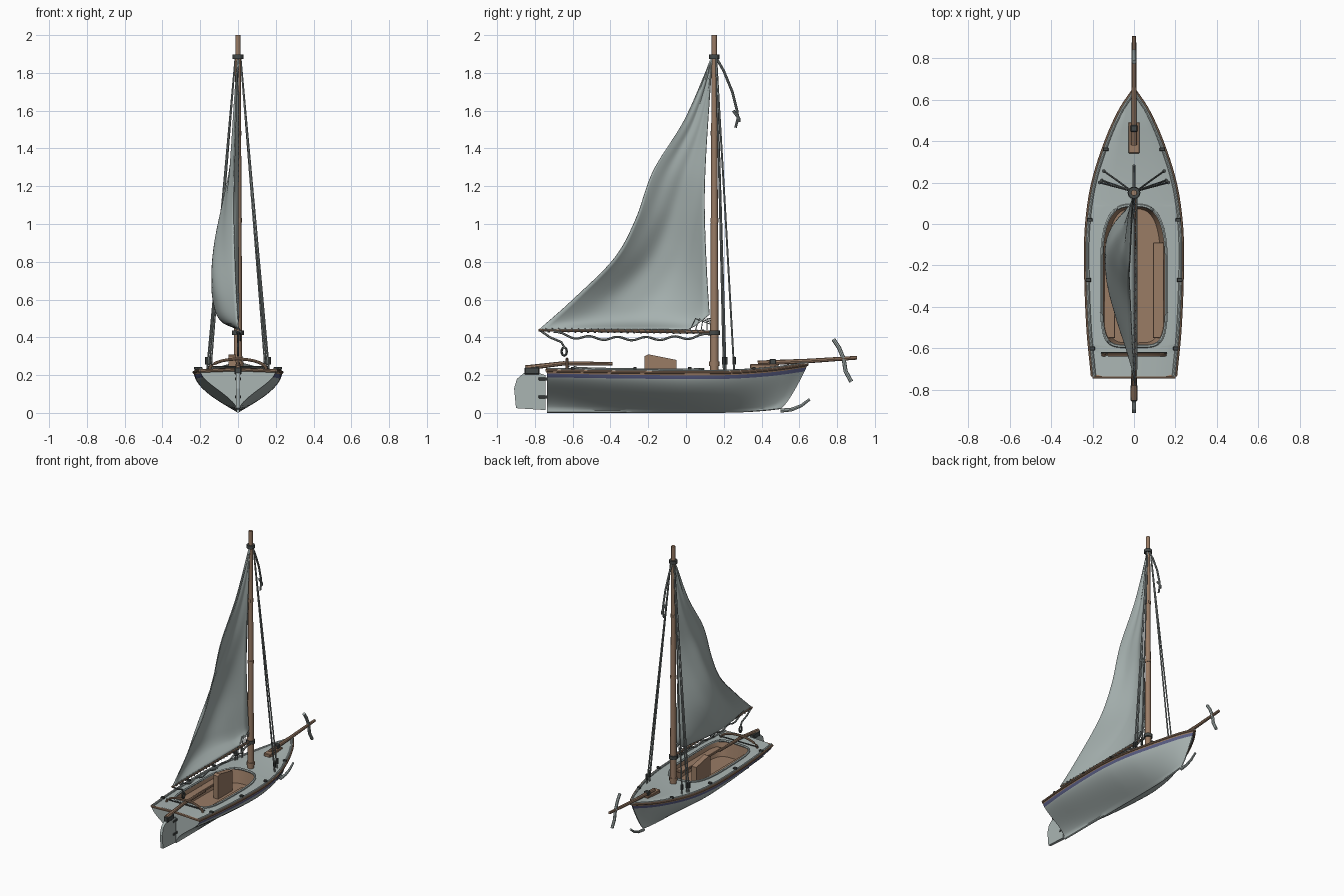
import bpy, bmesh
from math import sin, cos, pi
from mathutils import Vector

if "Cube" in bpy.data.objects:
    bpy.data.objects.remove(bpy.data.objects["Cube"])

def material(name, rgb):
    m = bpy.data.materials.new(name)
    m.use_nodes = True
    m.diffuse_color = (*rgb, 1)
    m.node_tree.nodes["Principled BSDF"].inputs["Base Color"].default_value = (*rgb, 1)
    return m

PAINT = material("pale grey paint", (0.40, 0.46, 0.45))
CANVAS = material("grey canvas", (0.38, 0.44, 0.43))
WOOD = material("brown wood", (0.32, 0.20, 0.13))
BLUE = material("blue stripe", (0.10, 0.11, 0.23))
METAL = material("dark metal", (0.06, 0.068, 0.066))
ROPE = material("grey rope", (0.24, 0.27, 0.265))

def finish(name, bm, mats, smooth=True):
    bmesh.ops.recalc_face_normals(bm, faces=bm.faces)
    me = bpy.data.meshes.new(name)
    bm.to_mesh(me)
    bm.free()
    ob = bpy.data.objects.new(name, me)
    bpy.context.collection.objects.link(ob)
    for m in mats:
        me.materials.append(m)
    if smooth:
        bpy.ops.object.select_all(action='DESELECT')
        ob.select_set(True)
        bpy.context.view_layer.objects.active = ob
        bpy.ops.object.shade_smooth_by_angle()
    return ob

def ease(table, t):
    """Smooth interpolation through (position, value) pairs."""
    t = min(max(t, table[0][0]), table[-1][0])
    slope = lambda a, b: (b[1] - a[1]) / (b[0] - a[0])
    n = len(table) - 1
    i = next(k for k in range(n) if t <= table[k + 1][0])
    a, b = table[i], table[i + 1]
    m0 = slope(table[max(i - 1, 0)], b)
    m1 = slope(a, table[min(i + 2, n)])
    h = b[0] - a[0]
    s = (t - a[0]) / h
    return (a[1] * (1 + 2 * s) * (1 - s) ** 2 + m0 * h * s * (1 - s) ** 2
            + b[1] * s * s * (3 - 2 * s) + m1 * h * s * s * (s - 1))

def tube(name, pts, radius, mat, sides=8, radius_end=None, closed=False):
    """Round bar swept along a path."""
    pts = [Vector(p) for p in pts]
    n = len(pts)
    bm = bmesh.new()
    rings = []
    for i, p in enumerate(pts):
        if closed:
            d = pts[(i + 1) % n] - pts[i - 1]
        else:
            d = pts[min(i + 1, n - 1)] - pts[max(i - 1, 0)]
        d.normalize()
        ref = Vector((1, 0, 0)) if abs(d.x) < 0.8 else Vector((0, 0, 1))
        e = d.cross(ref).normalized()
        f = d.cross(e)
        r = radius if radius_end is None else radius + (radius_end - radius) * i / (n - 1)
        rings.append([bm.verts.new(p + r * (e * cos(2 * pi * k / sides) + f * sin(2 * pi * k / sides)))
                      for k in range(sides)])
    for i in range(n if closed else n - 1):
        a, b = rings[i], rings[(i + 1) % n]
        for k in range(sides):
            j = (k + 1) % sides
            bm.faces.new((a[k], a[j], b[j], b[k]))
    if not closed:
        bm.faces.new(rings[0])
        bm.faces.new(rings[-1])
    return finish(name, bm, [mat])

def box(name, centre, size, mat):
    bm = bmesh.new()
    bmesh.ops.create_cube(bm, size=1)
    bmesh.ops.scale(bm, vec=size, verts=bm.verts)
    bmesh.ops.bevel(bm, geom=bm.edges[:], offset=min(size) * 0.15, segments=1, affect='EDGES')
    bmesh.ops.translate(bm, vec=centre, verts=bm.verts)
    return finish(name, bm, [mat], False)

def plate(name, outline, thick, mat):
    """Flat upright plate from a (y, z) outline."""
    bm = bmesh.new()
    f = bm.faces.new([bm.verts.new((-thick / 2, y, z)) for y, z in outline])
    ex = bmesh.ops.extrude_face_region(bm, geom=[f])
    bmesh.ops.translate(bm, vec=(thick, 0, 0), verts=[v for v in ex["geom"] if isinstance(v, bmesh.types.BMVert)])
    return finish(name, bm, [mat], False)

# Hull lines; the hollow makes the wineglass section towards the stern
STERN, BOW = -0.735, 0.645
WIDTH = [(-0.735, 0.20), (-0.5, 0.222), (-0.2, 0.233), (0, 0.228), (0.2, 0.198),
         (0.4, 0.134), (0.55, 0.066), (0.645, 0.003)]
SHEER = [(-0.735, 0.224), (-0.2, 0.215), (0.2, 0.214), (0.45, 0.23), (0.645, 0.257)]
HOLLOW = [(-0.735, 1.9), (-0.4, 1.4), (0, 1.1), (0.35, 1.05), (0.645, 1)]
CUT_A, CUT_B = -0.59, 0.09

def cockpit(y):
    t = (2 * y - CUT_A - CUT_B) / (CUT_B - CUT_A)
    power = 3 if t > 0 else 5
    return 0.157 * max(0, 1 - abs(t) ** power) ** (1 / power)

def hull_point(y, u, side):
    full = 2 - 0.7 * max(0, y) / BOW
    w = ease(WIDTH, y)
    x = w * (1 - (1 - u ** ease(HOLLOW, y)) ** full)
    if u > 0:
        x = max(x, min(w, 0.007))
    z0 = 0.02 * max(0, y / BOW) ** 3
    rake = max(0, y - 0.2) * 0.33 * (1 - u ** 0.75)
    return (side * x, y - rake, z0 + (ease(SHEER, y) - z0) * u)

cut_ys = [(CUT_A + CUT_B) / 2 - (CUT_B - CUT_A) / 2 * cos(pi * i / 32) for i in range(33)]
stations = [STERN + (CUT_A - STERN) * i / 4 for i in range(4)] + cut_ys
stations += [CUT_B + (BOW - CUT_B) * i / 20 for i in range(1, 21)]
levels = [0, 0.02] + [0.84 * i / 16 for i in range(1, 17)] + [0.93, 1]

bm = bmesh.new()
rows = [[bm.verts.new(hull_point(y, u, -1)) for u in reversed(levels)]
        + [bm.verts.new(hull_point(y, u, 1)) for u in levels[1:]] for y in stations]
for a, b in zip(rows, rows[1:]):
    for k in range(len(a) - 1):
        f = bm.faces.new((a[k], a[k + 1], b[k + 1], b[k]))
        band = min(k, len(a) - 2 - k)
        f.material_index = {0: 2, 1: 1}.get(band, 0)
for k in range(len(levels) - 1):
    ends = [rows[0][k], rows[0][k + 1], rows[0][-2 - k], rows[0][-1 - k]]
    bm.faces.new(list(dict.fromkeys(ends)))
finish("hull", bm, [PAINT, BLUE, WOOD])

# Deck, left open over the cockpit
def deck_z(x, y):
    return ease(SHEER, y) + 0.015 * (1 - (x / 0.24) ** 2) * min(1, ease(WIDTH, y) / 0.1)

bm = bmesh.new()
for side in (-1, 1):
    grid = []
    for y in stations:
        c, w = cockpit(y), ease(WIDTH, y)
        xs = [side * (c + (w - c) * k / 4) for k in range(5)]
        grid.append([bm.verts.new((x, y, deck_z(x, y) if k < 4 else ease(SHEER, y))) for k, x in enumerate(xs)])
    for a, b in zip(grid, grid[1:]):
        for k in range(4):
            bm.faces.new((a[k], a[k + 1], b[k + 1], b[k]))
bmesh.ops.remove_doubles(bm, verts=bm.verts, dist=0.0002)
finish("deck", bm, [PAINT])

# Cockpit lining, floor, coaming and benches
rim = [(cockpit(y), y) for y in cut_ys] + [(-cockpit(y), y) for y in reversed(cut_ys[1:-1])]
mid = (CUT_A + CUT_B) / 2
bm = bmesh.new()
top = [bm.verts.new((x, y, deck_z(x, y))) for x, y in rim]
low = [bm.verts.new((x * 0.82, mid + (y - mid) * 0.95, 0.13)) for x, y in rim]
for i in range(len(rim)):
    j = (i + 1) % len(rim)
    bm.faces.new((top[i], top[j], low[j], low[i]))
bm.faces.new(low)
finish("cockpit_lining", bm, [WOOD])
tube("cockpit_coaming", [(x, y, deck_z(x, y) + 0.004) for x, y in rim], 0.008, PAINT, 6, closed=True)
for side, label in ((1, "left"), (-1, "right")):
    box(label + "_bench", (side * 0.118, -0.32, 0.19), (0.055, 0.46, 0.018), WOOD)
plate("centreboard_case", [(-0.22, 0.13), (-0.05, 0.13), (-0.05, 0.28), (-0.2, 0.31), (-0.22, 0.3)],
      0.04, WOOD).location.x = -0.03

# Wooden rub rails under a painted deck edge
for side, label in ((1, "left"), (-1, "right")):
    tube(label + "_rub_rail", [(side * ease(WIDTH, y), y, ease(SHEER, y)) for y in stations], 0.008, WOOD, 8)
    tube(label + "_toe_rail", [(side * max(0, ease(WIDTH, y) - 0.009), y, ease(SHEER, y) + 0.006)
                               for y in stations], 0.008, PAINT, 8)
tube("stern_rail", [(-0.2, STERN, 0.222), (0, STERN, 0.23), (0.2, STERN, 0.222)], 0.009, WOOD)
tube("sheet_horse", [(0.15 * cos(pi * i / 16), -0.63, 0.23 + 0.055 * sin(pi * i / 16)) for i in range(17)], 0.008, WOOD)
tube("sheet_bar", [(-0.16, -0.62, 0.245), (0.16, -0.62, 0.245)], 0.004, METAL)

# Rudder and tiller
plate("rudder", [(-0.745, 0.015), (-0.9, 0.025), (-0.91, 0.13), (-0.895, 0.18), (-0.86, 0.21),
                 (-0.79, 0.215), (-0.745, 0.2)], 0.02, PAINT)
for z in (0.085, 0.18):
    box("rudder_hinge", (0, -0.75, z), (0.03, 0.06, 0.016), METAL)
box("rudder_head", (0, -0.815, 0.222), (0.035, 0.08, 0.04), METAL)
tube("tiller", [(0, -0.85, 0.238), (0, -0.65, 0.262), (0, -0.39, 0.26)], 0.014, WOOD, radius_end=0.009)

# Mast and its fittings
tube("mast", [(0, 0.15, 0.2 + 0.18 * i) for i in range(11)], 0.023, WOOD, 12, 0.014)
for z, r, m in ((0.425, 0.031, METAL), (0.26, 0.028, WOOD), (1.02, 0.021, WOOD), (1.48, 0.019, WOOD), (1.885, 0.028, METAL)):
    tube("mast_band", [(0, 0.15, z - 0.012), (0, 0.15, z + 0.012)], r, m, 12)
tube("boom", [(0, 0.14, 0.428), (0, -0.78, 0.438)], 0.009, WOOD, radius_end=0.007)
tube("boom_lacing", [(0.011 * cos(i * pi / 3), 0.1 - 0.87 * i / 150, 0.429 + 0.009 * i / 150 + 0.011 * sin(i * pi / 3))
                     for i in range(151)], 0.003, ROPE, 4)

# Sail
LEECH_Y = [(0.44, -0.78), (0.6, -0.6), (0.82, -0.38), (1.02, -0.27), (1.28, -0.175), (1.55, -0.01), (1.87, 0.13)]
LEECH_X = [(0.44, 0), (0.72, -0.015), (1.1, -0.025), (1.5, -0.015), (1.87, -0.005)]
BELLY = [(0.44, 0), (0.48, 0.085), (0.57, 0.125), (0.72, 0.138), (0.88, 0.118), (1.1, 0.07), (1.3, 0.035), (1.87, 0)]
LUFF_Y = [(0.44, 0.125), (0.75, 0.11), (1.2, 0.1), (1.87, 0.14)]
bm = bmesh.new()
grid = []
for i in range(57):
    z = 0.44 + 1.43 * (i / 56) ** 1.3
    row = []
    for k in range(25):
        v = k / 24
        y = ease(LUFF_Y, z) * (1 - v) + ease(LEECH_Y, z) * v
        fold = 0.004 * sin(16 * v + 9 * z) * sin(pi * v) * min(1, (z - 0.44) * 5)
        x = ease(LEECH_X, z) * v - ease(BELLY, z) * sin(pi * v ** 0.9) + fold
        lift = 0.08 * max(0, 1 - v * 9) * max(0, 1 - (z - 0.44) / 0.4)
        row.append(bm.verts.new((x, y, z + lift)))
    grid.append(row)
for a, b in zip(grid, grid[1:]):
    for k in range(24):
        bm.faces.new((a[k], a[k + 1], b[k + 1], b[k]))
sail = finish("sail", bm, [CANVAS])
sol = sail.modifiers.new("thickness", 'SOLIDIFY')
sol.thickness = 0.005
for i in range(4):
    tube("sail_lacing", [(0, 0.02 + 0.03 * i, 0.44), (0, 0.05 + 0.02 * i, 0.5), (0, 0.13, 0.47 + 0.01 * i)], 0.003, CANVAS, 5)

# Shrouds with deadeyes, and deck cleats
for side, label in ((1, "left"), (-1, "right")):
    for x, y in ((0.165, 0.2), (0.145, 0.255), (0.155, 0.21)):
        tube(label + "_shroud", [(side * 0.014, 0.16, 1.88), (side * (x + 0.014) * 0.49, (y + 0.16) / 2, 1.07),
                                 (side * x, y, 0.22)], 0.005, ROPE, 6)
        tube(label + "_deadeye", [(side * x, y, 0.255), (side * x, y, 0.295)], 0.009, METAL)
    for y in (-0.6, -0.27, 0.02, 0.36):
        w = ease(WIDTH, y) - 0.012
        box(label + "_cleat", (side * w, y, 0.236), (0.026, 0.018, 0.014), METAL)

# Loose ropes
tube("loose_stay", [(0, 0.16, 1.88), (0, 0.2, 1.81), (0, 0.245, 1.7), (0, 0.27, 1.6), (0, 0.275, 1.56), (0, 0.262, 1.51)], 0.007, ROPE)
tube("loose_stay_tail", [(0, 0.25, 1.6), (0, 0.28, 1.56), (0, 0.28, 1.54)], 0.008, ROPE)
tube("boom_rope", [(0.012, -0.7 + 0.86 * i / 40, 0.405 + 0.009 * sin(i * 0.9) - 0.012 * sin(pi * i / 40)
                    + 0.025 * abs(i / 20 - 1) ** 8) for i in range(41)], 0.006, ROPE, 6)
tube("main_sheet", [(0, -0.77, 0.435), (0, -0.72, 0.4), (0, -0.66, 0.375), (0, -0.64, 0.34)], 0.006, ROPE, 6)
tube("sheet_block", [(0, -0.645 + 0.014 * cos(i * pi / 6), 0.325 + 0.022 * sin(i * pi / 6)) for i in range(12)],
     0.006, METAL, 6, closed=True)

# Bowsprit, its step and the anchor pieces
tube("bowsprit", [(0, 0.38, 0.263), (0, 0.65, 0.275), (0, 0.905, 0.292)], 0.014, WOOD, radius_end=0.01)
box("bowsprit_step", (0, 0.415, 0.246), (0.055, 0.15, 0.025), WOOD)
box("bowsprit_clamp", (0, 0.46, 0.27), (0.036, 0.035, 0.033), METAL)
tube("anchor_arms", [(0, 0.78, 0.39), (0, 0.81, 0.345), (0, 0.835, 0.285), (0, 0.845, 0.22), (0, 0.875, 0.165)], 0.011, PAINT)
tube("stem_hook", [(0, 0.5, 0.012), (0, 0.56, 0.018), (0, 0.61, 0.038), (0, 0.655, 0.072)], 0.011, PAINT, radius_end=0.007)
